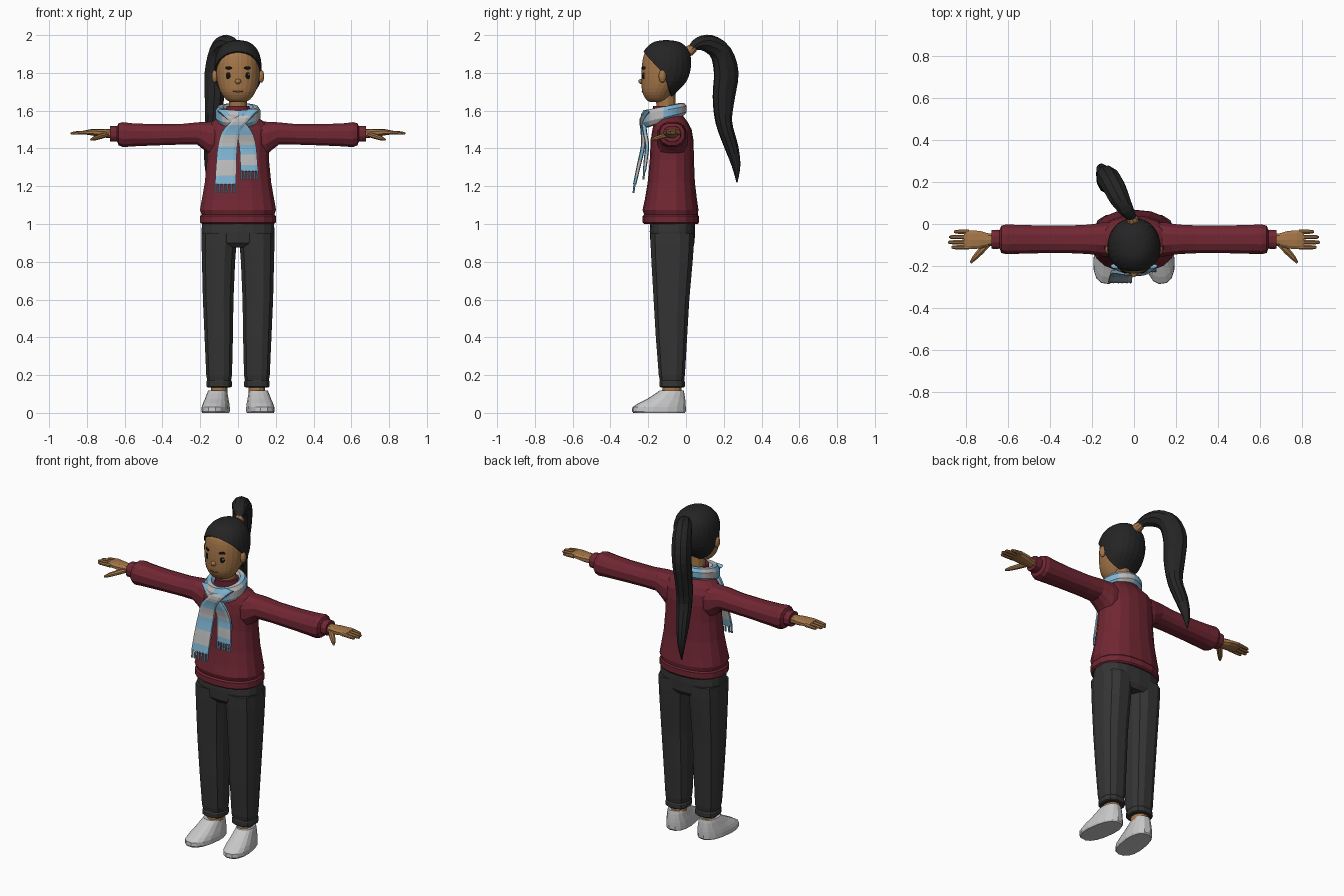
import bpy, bmesh, math
from mathutils import Vector
from mathutils.bvhtree import BVHTree

if "Cube" in bpy.data.objects:
    bpy.data.objects.remove(bpy.data.objects["Cube"], do_unlink=True)


def material(name, *rgb):
    m = bpy.data.materials.new(name)
    m.use_nodes = True
    m.diffuse_color = (*rgb, 1)
    m.node_tree.nodes["Principled BSDF"].inputs["Base Color"].default_value = (*rgb, 1)
    return m


SKIN = material("warm_skin", .37, .18, .065)
HAIR = material("black_hair", .018, .018, .019)
KNIT = material("maroon_knit", .165, .02, .033)
CLOTH = material("charcoal_cloth", .035, .035, .036)
BLUE = material("pale_blue_wool", .21, .45, .63)
GREY = material("light_grey_wool", .5, .5, .5)
SHOE = material("off_white_canvas", .57, .57, .58)
BLACK = material("eye_black", .006, .006, .006)
LIP = material("lip_brown", .2, .075, .035)
TIE = material("tan_band", .36, .17, .07)

X, Y, Z = Vector((1, 0, 0)), Vector((0, 1, 0)), Vector((0, 0, 1))
SIDES = (("left", 1), ("right", -1))


def finish(name, bm, mats):
    bmesh.ops.recalc_face_normals(bm, faces=bm.faces)
    me = bpy.data.meshes.new(name)
    bm.to_mesh(me)
    bm.free()
    for m in mats:
        me.materials.append(m)
    ob = bpy.data.objects.new(name, me)
    bpy.context.collection.objects.link(ob)
    return ob


def spline(pts, k=4):
    """Catmull-Rom through tuples of any length."""
    out = []
    for i in range(len(pts) - 1):
        a, b, c, d = pts[max(i - 1, 0)], pts[i], pts[i + 1], pts[min(i + 2, len(pts) - 1)]
        for j in range(k):
            t = j / k
            out.append(tuple(q + .5 * t * (r - p + t * (2 * p - 5 * q + 4 * r - s + t * (3 * (q - r) + s - p)))
                             for p, q, r, s in zip(a, b, c, d)))
    return out + [pts[-1]]


def loft_mesh(pts, u, v=None, n=12, p=2, s=1, closed=False, pick=None):
    """Skin superellipse rings (x, y, z, half u, half v); v follows the path if not given."""
    bm, rings, m = bmesh.new(), [], len(pts)
    for i, (x, y, z, a, b) in enumerate(pts):
        lo, hi = (i - 1, (i + 1) % m) if closed else (max(i - 1, 0), min(i + 1, m - 1))
        w = v or (Vector(pts[hi][:3]) - Vector(pts[lo][:3])).cross(u).normalized()
        ring = []
        for k in range(n):
            t = 2 * math.pi * (k + .5) / n
            c, d = (math.copysign(abs(f) ** (2 / p), f) for f in (math.cos(t), math.sin(t)))
            co = Vector((x, y, z)) + u * a * c + w * b * d
            ring.append(bm.verts.new((co.x * s, co.y, co.z)))
        rings.append(ring)
    for i in range(m if closed else m - 1):
        r, q = rings[i], rings[(i + 1) % m]
        for k in range(n):
            f = bm.faces.new((r[k], r[(k + 1) % n], q[(k + 1) % n], q[k]))
            f.material_index = pick(i) if pick else 0
    if not closed:
        bm.faces.new(rings[0])
        bm.faces.new(rings[-1]).material_index = pick(m - 2) if pick else 0
    bmesh.ops.recalc_face_normals(bm, faces=bm.faces)
    return bm


def loft(name, mats, *args, **kw):
    return finish(name, loft_mesh(*args, **kw), mats)


def ellipsoid(name, mat, loc, size, normal=None):
    bm = bmesh.new()
    bmesh.ops.create_uvsphere(bm, u_segments=14, v_segments=8, radius=1)
    ob = finish(name, bm, [mat])
    ob.location, ob.scale = loc, size
    if normal:
        ob.rotation_euler = (-normal).to_track_quat('Y', 'Z').to_euler()
    return ob


def span(z, y0, y1, rx, x=0):
    """Horizontal ring from its front and back y."""
    return (x, (y0 + y1) / 2, z, rx, (y1 - y0) / 2)


# Head and neck
head_path = spline([span(1.645, -.19, -.12, .035), span(1.66, -.212, -.095, .065),
                    span(1.70, -.232, -.06, .093), span(1.76, -.237, -.005, .112),
                    span(1.83, -.235, .017, .116), span(1.89, -.225, .015, .107),
                    span(1.93, -.2, -.005, .086), span(1.955, -.165, -.04, .052),
                    span(1.963, -.12, -.09, .012)], 3)
head_bm = loft_mesh(head_path, X, Y, 24, 2.15)
bvh = BVHTree.FromBMesh(head_bm)
finish("head", head_bm, [SKIN])
loft("neck", [SKIN], [(0, -.1, 1.55, .05, .05), (0, -.11, 1.69, .05, .055)], X, Y)

# Hair cap: the head shell cut along the hairline, then thickened
hair = loft_mesh(head_path, X, Y, 24, 2.15)
joint = Vector((0, -.115, 1.79))
cuts = [(joint, Vector((0, .115, .1)).normalized()), (joint, Vector((0, .1, .03)).normalized())]
for co, no in cuts:
    bmesh.ops.bisect_plane(hair, geom=hair.verts[:] + hair.edges[:] + hair.faces[:],
                           plane_co=co, plane_no=no)
bare = [f for f in hair.faces if all((f.calc_center_median() - co).dot(no) < 0 for co, no in cuts)]
bmesh.ops.delete(hair, geom=bare, context='FACES')
cap = finish("hair_cap", hair, [HAIR])
solid = cap.modifiers.new("thickness", 'SOLIDIFY')
solid.thickness, solid.offset = .01, 1

# Ponytail and its band
across = Vector((.87, .5, 0))
loft("ponytail", [HAIR], spline([
    (-.005, .025, 1.925, .018, .018), (-.035, .065, 1.955, .036, .034), (-.07, .125, 1.952, .05, .05),
    (-.1, .185, 1.905, .055, .06), (-.12, .213, 1.80, .055, .07), (-.125, .2, 1.67, .05, .063),
    (-.13, .2, 1.54, .045, .044), (-.145, .24, 1.41, .036, .037), (-.155, .265, 1.31, .022, .024),
    (-.16, .27, 1.22, .003, .003)], 3), across, n=10)
loft("hair_band", [TIE], [(0, .005, 1.91, .024, .024), (-.008, .02, 1.918, .03, .03),
                          (-.018, .04, 1.932, .024, .024)], across, n=10)


# Face
def on_face(x, z):
    loc, no, _, _ = bvh.ray_cast(Vector((x, -1, z)), Y)
    return loc, no


ellipsoid("nose", SKIN, on_face(0, 1.755)[0], (.016, .016, .014))
for dx, dz, w in ((0, 0, .014), (-.018, .004, .012), (.018, .004, .012)):
    loc, no = on_face(dx, 1.699 + dz)
    ellipsoid("mouth", LIP, loc, (w, .003, .004), no)
for side, s in SIDES:
    loc, no = on_face(.052 * s, 1.785)
    ellipsoid(side + "_eye", BLACK, loc, (.014, .004, .018), no)
    ellipsoid(side + "_eye_glint", GREY, loc + no * .003 + Vector((.004, 0, .006)), (.004, .002, .005), no)
    loc, no = on_face(.05 * s, 1.826)
    ellipsoid(side + "_eyebrow", BLACK, loc, (.021, .004, .008), no)
    ellipsoid(side + "_ear", SKIN, (.123 * s, -.125, 1.782), (.016, .02, .034))

# Sweater body with hem band
loft("sweater_body", [KNIT], [
    span(1.0, -.222, .062, .192), span(1.008, -.23, .068, .203), span(1.042, -.23, .068, .203),
    span(1.05, -.222, .062, .195), span(1.075, -.23, .066, .204), span(1.13, -.218, .058, .194),
    span(1.22, -.203, .047, .178), span(1.34, -.192, .042, .166), span(1.44, -.187, .04, .168),
    span(1.5, -.178, .03, .17), span(1.535, -.17, .012, .15), span(1.565, -.17, -.01, .105),
    span(1.59, -.172, -.03, .07), span(1.625, -.175, -.04, .06)], X, Y, 18, 2.3)

for side, s in SIDES:
    # Sleeve with gathered cuff
    loft(side + "_sleeve", [KNIT], [(x, -.073, z, a, b) for x, z, a, b in (
        (.08, 1.45, .085, .095), (.15, 1.452, .083, .092), (.18, 1.466, .077, .076),
        (.215, 1.479, .072, .061), (.3, 1.475, .068, .056), (.45, 1.472, .068, .058),
        (.56, 1.472, .071, .063), (.61, 1.473, .073, .068), (.632, 1.475, .066, .06),
        (.64, 1.478, .045, .042), (.648, 1.478, .047, .043), (.678, 1.478, .046, .042))],
        Y, Z, 12, 2.4, s)
    # Hand
    loft(side + "_palm", [SKIN], [(x, -.075, z, a, b) for x, z, a, b in (
        (.665, 1.478, .03, .024), (.695, 1.479, .032, .023), (.73, 1.482, .043, .021),
        (.775, 1.486, .047, .017), (.81, 1.485, .045, .011))], Y, Z, 10, 2.5, s)
    for name, y, tip in (("little", -.037, .858), ("ring", -.062, .88),
                         ("middle", -.087, .886), ("index", -.111, .87)):
        loft(f"{side}_{name}_finger", [SKIN], [(.785, y, 1.485, .012, .012), (tip - .03, y, 1.482, .011, .01),
             (tip - .007, y, 1.48, .009, .008), (tip, y, 1.48, .004, .004)], Y, Z, 8, s=s)
    loft(side + "_thumb", [SKIN], [(.69, -.085, 1.475, .014, .018), (.73, -.13, 1.463, .014, .017),
         (.76, -.162, 1.453, .012, .013), (.778, -.185, 1.447, .006, .006)], Z, n=8, s=s)
    # Trouser leg with turned-up cuff
    loft(side + "_trouser_leg", [CLOTH], [
        span(.135, -.135, -.01, .062, .1), span(.14, -.142, -.004, .069, .1),
        span(.165, -.143, -.004, .069, .1), span(.172, -.14, -.008, .065, .1),
        span(.2, -.146, -.004, .07, .1), span(.4, -.162, .008, .077, .102),
        span(.6, -.174, .02, .083, .105), span(.8, -.186, .038, .09, .103),
        span(.88, -.19, .044, .094, .101), span(.95, -.192, .046, .097, .099)], X, Y, 12, 2.6, s)
    loft(side + "_ankle", [SKIN], [span(.07, -.13, -.02, .045, .1), span(.18, -.125, -.025, .045, .1)],
         X, Y, s=s)
    # Shoe, toes turned out
    out, fwd = Vector((.99, .14, 0)), Vector((-.14, .99, 0))
    shoe = [(0, -.28, -.006, .068), (.008, -.287, 0, .072), (.03, -.285, 0, .071), (.05, -.255, -.001, .067),
            (.075, -.205, -.004, .06), (.1, -.165, -.008, .054), (.118, -.14, -.012, .048)]
    loft(side + "_shoe", [SHOE], [span(z, f, b, r, .098 - .07 * (f + b)) for z, f, b, r in shoe],
         out, fwd, 16, 2.4, s)

# Trouser seat
loft("trouser_seat", [CLOTH], [span(.875, -.165, .03, .12), span(.9, -.188, .045, .188),
     span(.96, -.192, .048, .196), span(1.03, -.19, .048, .19)], X, Y, 18, 2.6)

# Scarf loop round the neck, lower in front
loop = []
for i in range(32):
    t = 2 * math.pi * i / 32
    r = .035 + .014 * (1 - math.sin(t)) / 2
    loop.append((.093 * math.cos(t), -.118 + .095 * math.sin(t), 1.582 + .026 * math.sin(t), r, .028))
loft("scarf_loop", [BLUE, GREY], loop, Z, n=8, p=2.4, closed=True, pick=lambda i: (i // 4) % 2)

# Scarf ends with striped cloth and fringe
ends = {"right": [(.075, -.2, 1.6, .035, .012), (.02, -.232, 1.555, .043, .014), (-.035, -.228, 1.49, .05, .013),
                  (-.055, -.228, 1.41, .053, .012), (-.062, -.25, 1.31, .056, .011), (-.066, -.272, 1.21, .058, .009)],
        "left": [(-.075, -.2, 1.6, .035, .012), (-.02, -.222, 1.555, .04, .014), (.03, -.218, 1.49, .044, .012),
                 (.05, -.206, 1.42, .046, .011), (.056, -.212, 1.35, .047, .011), (.06, -.22, 1.28, .048, .009)]}
for side, path in ends.items():
    loft(side + "_scarf_end", [BLUE, GREY], spline(path, 4), X, n=8, p=4, pick=lambda i: (i // 3) % 2)
    x, y, z, w, _ = path[-1]
    for k in range(6):
        fx = x + w * (k - 2.5) / 2.8
        loft(f"{side}_fringe_{k + 1}", [BLUE], [(fx, y, z + .005, .006, .006),
             (fx + .002 * (-1) ** k, y - .006, z - .045, .006, .005)], X, Y, 6)

# Smooth shading with sharp creases
for ob in bpy.context.view_layer.objects:
    ob.select_set(ob.type == 'MESH')
bpy.context.view_layer.objects.active = cap
bpy.ops.object.shade_smooth_by_angle(angle=math.radians(32))
